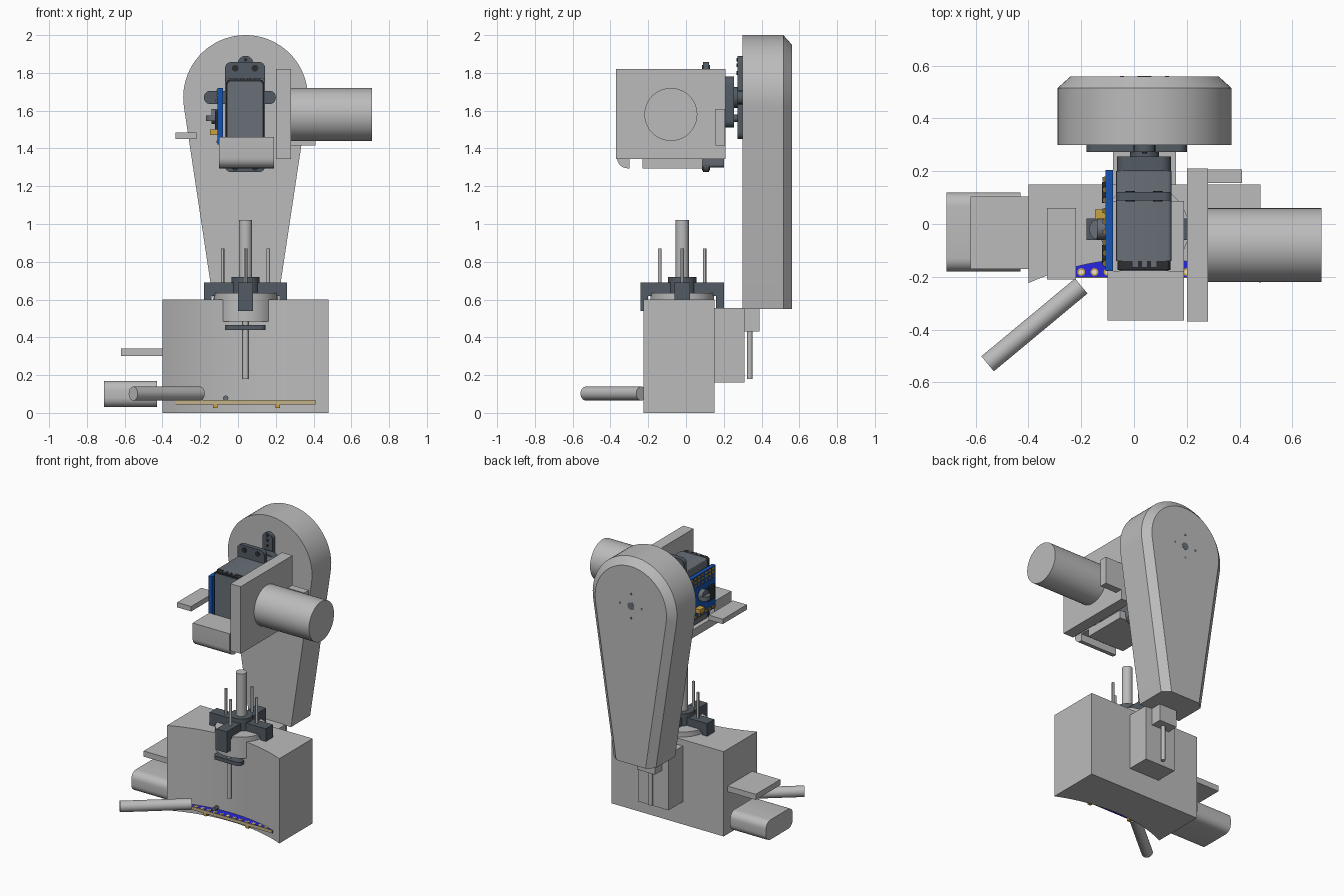
import bpy, bmesh, math
from math import sin, cos, pi
from mathutils import Vector

if "Cube" in bpy.data.objects:
    bpy.data.objects.remove(bpy.data.objects["Cube"])


def material(name, r, g, b):
    m = bpy.data.materials.new(name)
    m.use_nodes = True
    m.diffuse_color = (r, g, b, 1)
    m.node_tree.nodes["Principled BSDF"].inputs["Base Color"].default_value = (r, g, b, 1)
    return m


GREY = material("light grey", .5, .5, .5)
SLATE = material("slate grey", .14, .16, .185)
DARK = material("dark slate", .085, .105, .125)
BLACK = material("near black", .025, .027, .03)
BLUE = material("board blue", .008, .085, .45)
ROYAL = material("royal blue", .02, .02, .75)
GOLD = material("gold", .6, .36, .05)
TAN = material("tan", .55, .45, .25)
WHITE = material("white", .8, .8, .75)


def finish(name, bm, mat, smooth=False):
    bmesh.ops.recalc_face_normals(bm, faces=bm.faces)
    me = bpy.data.meshes.new(name)
    bm.to_mesh(me)
    bm.free()
    me.materials.append(mat)
    ob = bpy.data.objects.new(name, me)
    bpy.context.collection.objects.link(ob)
    if smooth:
        bpy.ops.object.select_all(action="DESELECT")
        ob.select_set(True)
        bpy.context.view_layer.objects.active = ob
        bpy.ops.object.shade_smooth_by_angle(angle=math.radians(30))
    return ob


def loft(name, rings, mat, smooth=True):
    """Closed solid through rings of equal point count."""
    bm = bmesh.new()
    loops = [[bm.verts.new(p) for p in ring] for ring in rings]
    n = len(loops[0])
    for a, b in zip(loops, loops[1:]):
        for i in range(n):
            bm.faces.new((a[i], a[(i + 1) % n], b[(i + 1) % n], b[i]))
    bm.faces.new(loops[0])
    bm.faces.new(loops[-1])
    return finish(name, bm, mat, smooth)


def place(axis, u, v, w):
    return {"x": (w, u, v), "y": (u, w, v), "z": (u, v, w)}[axis]


def prism(name, pts, axis, lo, hi, mat, smooth=True):
    return loft(name, [[place(axis, u, v, w) for u, v in pts] for w in (lo, hi)], mat, smooth)


def box(name, x0, x1, y0, y1, z0, z1, mat):
    return prism(name, [(x0, y0), (x1, y0), (x1, y1), (x0, y1)], "z", z0, z1, mat, False)


def rounded(u0, u1, v0, v1, r, seg=6):
    pts = []
    for k, (cu, cv) in enumerate([(u1 - r, v1 - r), (u0 + r, v1 - r), (u0 + r, v0 + r), (u1 - r, v0 + r)]):
        pts += [(cu + r * cos(pi / 2 * (k + i / seg)), cv + r * sin(pi / 2 * (k + i / seg)))
                for i in range(seg + 1)]
    return pts


def circle(u, v, r, n=32):
    return [(u + r * cos(2 * pi * i / n), v + r * sin(2 * pi * i / n)) for i in range(n)]


def cyl(name, axis, u, v, r, lo, hi, mat, n=32):
    return prism(name, circle(u, v, r, n), axis, lo, hi, mat)


# Base block with concave front
R, n = 1.08, 24
front = []
for i in range(n + 1):
    x = -.4 + .88 * i / n
    front.append((x, -.13 - R + math.sqrt(R * R - (x - .04) ** 2)))
prism("base_block", front + [(.48, .15), (-.4, .15)], "z", 0, .6, GREY)

# Circuit board in the foot of the base
box("foot_board", -.33, .41, -.2, -.06, .045, .063, ROYAL)
box("foot_board_edge", -.33, .41, -.204, -.2, .045, .067, TAN)
for i in range(14):
    x = -.3 + .05 * i
    cyl("foot_pad_ring", "z", x, -.182, .015, .063, .066, GOLD, 12)
    cyl("foot_pad_hole", "z", x, -.182, .009, .066, .068, WHITE, 12)
cyl("foot_component", "y", -.065, .078, .014, -.18, -.14, SLATE, 12)
for x in (-.12, .21):
    box("foot_connector", x - .012, x + .012, -.2, -.17, .025, .045, GOLD)

# Side motor, shelf and rod
prism("side_motor", rounded(-.18, .12, .03, .17, .05), "x", -.71, -.43, GREY)
box("side_shelf", -.62, -.4, -.17, .105, .3, .34, GREY)
a, b = Vector((-.2, -.235, .102)), Vector((-.555, -.53, .102))
side = (b - a).cross(Vector((0, 0, 1))).normalized()
loft("front_rod", [[p + side * u + Vector((0, 0, v)) for u, v in circle(0, 0, .037)] for p in (a, b)], GREY)

# Turntable hub, cross horn and pins on the base
CX, CY = .04, -.02
cyl("turntable_hub", "z", CX, CY, .168, .485, .635, GREY, 48)
box("cross_arm_x", CX - .22, CX + .22, CY - .04, CY + .04, .62, .69, DARK)
box("cross_arm_y", CX - .04, CX + .04, CY - .22, CY + .22, .62, .69, DARK)
cyl("cross_hub", "z", CX, CY, .075, .62, .72, DARK)
for dx, dy in ((1, 0), (-1, 0), (0, 1), (0, -1)):
    ex, ey = CX + dx * .2, CY + dy * .2
    hx, hy = (.02, .04) if dx else (.04, .02)
    box("cross_end_tab", ex - hx, ex + hx, ey - hy, ey + hy, .54, .69, DARK)
    cyl("cross_pin", "z", CX + dx * .12, CY + dy * .12, .009, .69, .87, GREY, 12)
cyl("centre_shaft", "z", CX, CY, .035, .68, 1.02, GREY)
prism("lower_horn", rounded(-.065, .145, -.19, -.12, .025), "z", .44, .466, DARK)
cyl("lower_rod", "z", CX, -.155, .016, .18, .485, GREY, 16)

# Rear bracket
box("rear_bracket", -.08, .16, .15, .31, .16, .555, GREY)
box("rear_bracket_lip", -.03, .11, .15, .39, .43, .555, GREY)
cyl("rear_rod", "z", CX, .338, .014, .18, .44, GREY, 16)

# Tapered arm with chamfered back
CZ = 1.67


def arm_outline(y, inset):
    r, hw, tilt = .33 - inset, .165 - inset, .15
    pts = [(CX + hw, y, .55)]
    for i in range(41):
        t = -tilt + (pi + 2 * tilt) * i / 40
        pts.append((CX + r * cos(t), y, CZ + r * sin(t)))
    return pts + [(CX - hw, y, .55)]


loft("arm", [arm_outline(.3, 0), arm_outline(.515, 0), arm_outline(.56, .05)], GREY)
cyl("arm_centre_hole", "y", CX, CZ, .026, .556, .561, SLATE, 24)
for k in range(4):
    cyl("arm_screw_hole", "y", CX + .085 * cos(k * pi / 2), CZ + .085 * sin(k * pi / 2),
        .008, .556, .561, SLATE, 12)

# Servo horn against the arm
prism("servo_horn_x", rounded(CX - .22, CX + .16, CZ - .035, CZ + .035, .033), "y", .272, .3, DARK)
prism("servo_horn_z", rounded(CX - .04, CX + .04, CZ - .22, CZ + .22, .038), "y", .272, .3, DARK)
cyl("servo_horn_hub", "y", CX, CZ, .055, .24, .3, DARK)
for dz in (.13, .17, .2):
    cyl("horn_hole", "y", CX, CZ + dz, .01, .268, .273, BLACK, 12)
cyl("horn_screw", "y", CX, 1.56, .02, .25, .275, DARK, 16)

# Servo body
prism("servo_body", rounded(-.068, .143, 1.3, 1.77, .015, 3), "y", -.14, .2, SLATE)
prism("servo_front_cap", rounded(-.063, .138, 1.31, 1.765, .02, 3), "y", -.175, -.14, BLACK)
prism("servo_front_face", rounded(-.055, .13, 1.32, 1.755, .02, 3), "y", -.178, -.17, SLATE)
prism("servo_gear_cover", rounded(-.065, .14, 1.51, 1.78, .04), "y", .2, .255, DARK)
prism("servo_ears", rounded(-.068, .143, 1.275, 1.857, .03), "y", .09, .122, DARK)
for x in (-.015, .09):
    for z in (1.3, 1.825):
        cyl("ear_hole", "y", x, z, .018, .086, .126, BLACK, 16)
for x in (.005, .04, .075):
    box("servo_wire_socket", x - .012, x + .012, -.165, -.14, 1.764, 1.773, SLATE)

# Side plate, motor and stop block
box("side_plate", .2, .28, -.37, .21, 1.345, 1.82, GREY)
cyl("side_plate_motor", "x", -.08, 1.58, .14, .28, .71, GREY, 48)
box("stop_block", .2, .41, .155, .207, 1.415, 1.61, GREY)

# Front carrier with rounded lip, cradle and small shelf
lip = [(-.365, 1.46), (-.365, 1.35)]
lip += [(-.31 - .055 * cos(t * pi / 12), 1.35 - .055 * sin(t * pi / 12)) for t in range(1, 7)]
prism("front_carrier", lip + [(-.3, 1.295), (-.3, 1.345), (-.178, 1.345), (-.178, 1.46)], "x", -.1, .19, GREY)
box("servo_cradle", -.1, .19, -.23, .088, 1.293, 1.35, GREY)
box("small_shelf", -.33, -.22, -.21, .06, 1.45, 1.485, GREY)

# Upright circuit board
box("control_board", -.108, -.08, -.178, .205, 1.42, 1.72, BLUE)
for i in range(9):
    y = -.15 + .04 * i
    for z in (1.435, 1.68, 1.705):
        box("board_pad", -.114, -.107, y - .011, y + .011, z - .007, z + .007, GOLD)
    box("board_pin", -.12, -.1, y - .008, y + .008, 1.645, 1.66, SLATE)
box("board_connector", -.148, -.108, 0, .055, 1.47, 1.5, GOLD)
cyl("board_knob", "x", -.02, 1.57, .04, -.14, -.108, SLATE)
cyl("board_dial", "z", -.13, -.02, .04, 1.545, 1.575, SLATE)
box("board_chip", -.122, -.108, .08, .16, 1.52, 1.6, BLACK)
box("board_side_chip", -.122, -.108, -.15, -.08, 1.5, 1.6, BLACK)
